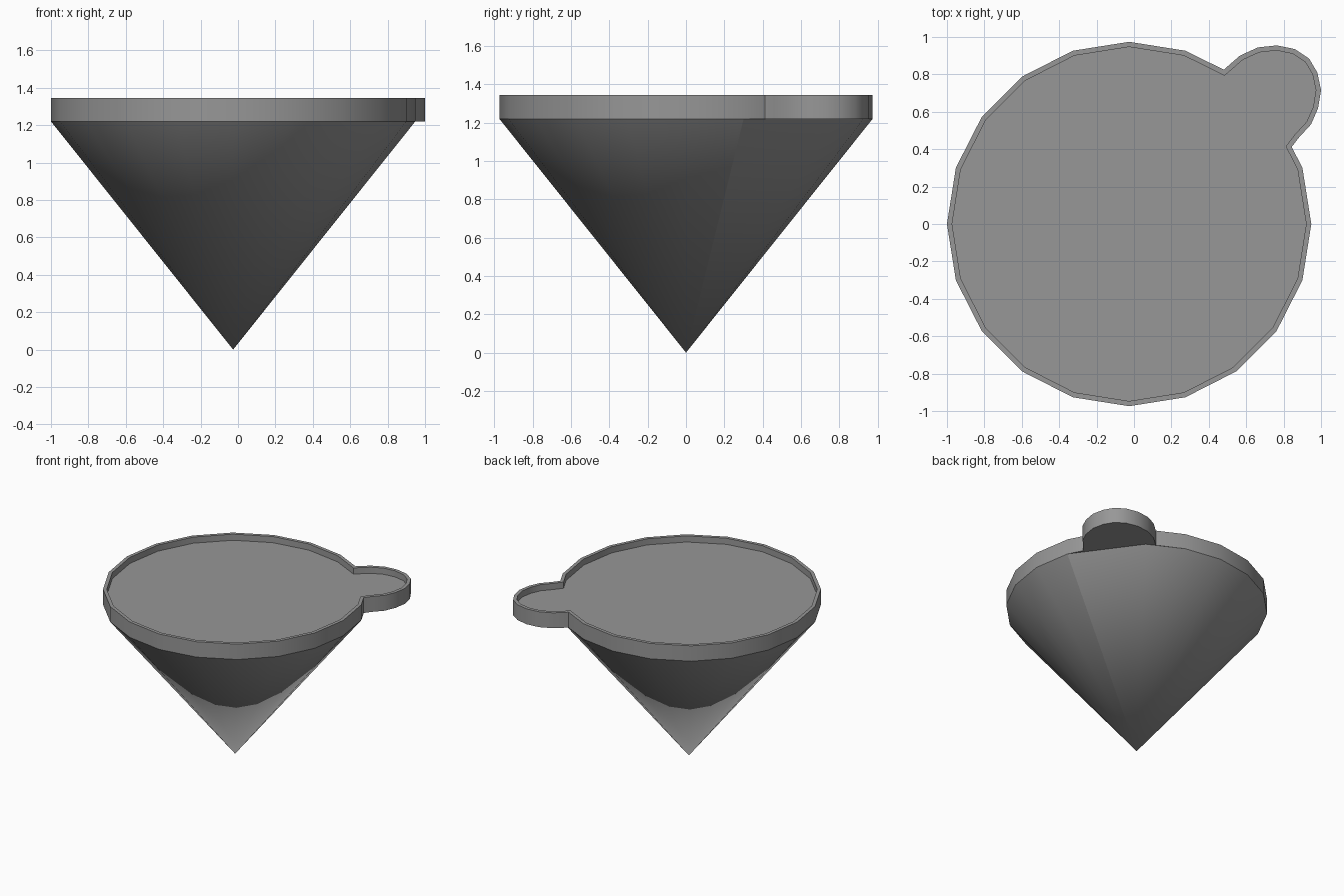
import bpy, bmesh
from math import cos, sin, radians
from mathutils import Vector

if "Cube" in bpy.data.objects:
    bpy.data.objects.remove(bpy.data.objects["Cube"])

CX, R = -0.026, 0.974            # centre and radius of the 20-sided disc
Z_RIM, Z_FLOOR, Z_TOP = 1.22, 1.295, 1.345

dark_grey = bpy.data.materials.new("dark_grey")
dark_grey.diffuse_color = (0.31, 0.31, 0.31, 1)
dark_grey.use_nodes = True
dark_grey.node_tree.nodes["Principled BSDF"].inputs["Base Color"].default_value = dark_grey.diffuse_color


def ring_point(step):
    a = radians(18 * step)
    return Vector((CX + R * cos(a), R * sin(a)))


def inset(points, d):
    """Mitred inward offset of a counter-clockwise outline."""
    result = []
    n = len(points)
    for i, p in enumerate(points):
        e1 = (p - points[i - 1]).normalized()
        e2 = (points[(i + 1) % n] - p).normalized()
        n1, n2 = Vector((-e1.y, e1.x)), Vector((-e2.y, e2.x))
        result.append(p + (n1 + n2) * d / (1 + n1.dot(n2)))
    return result


def finish(bm, name, angle):
    bmesh.ops.recalc_face_normals(bm, faces=bm.faces[:])
    mesh = bpy.data.meshes.new(name)
    bm.to_mesh(mesh)
    bm.free()
    mesh.materials.append(dark_grey)
    obj = bpy.data.objects.new(name, mesh)
    bpy.context.collection.objects.link(obj)
    bpy.ops.object.select_all(action='DESELECT')
    obj.select_set(True)
    bpy.context.view_layer.objects.active = obj
    bpy.ops.object.shade_smooth_by_angle(angle=radians(angle))
    return obj


# Tray: round rim with a side lobe, recessed floor
lobe = [(.843, .412), (.882, .4625), (.946, .532), (.984, .618), (1.0, .716),
        (.98, .81), (.936, .885), (.861, .935), (.764, .955), (.662, .944),
        (.566, .90), (.48, .825)]
outer = [Vector(p) for p in lobe] + [ring_point(k) for k in range(4, 22)]
inner = inset(outer, 0.027)

bm = bmesh.new()
loops = [[bm.verts.new((p.x, p.y, z)) for p in pts]
         for pts, z in ((outer, Z_RIM), (outer, Z_TOP), (inner, Z_TOP), (inner, Z_FLOOR))]
n = len(outer)
for a, b in zip(loops, loops[1:]):
    for i in range(n):
        j = (i + 1) % n
        bm.faces.new((a[i], a[j], b[j], b[i]))
bm.faces.new(loops[0][::-1])
bm.faces.new(loops[3])
finish(bm, "tray", 32)

# Cone: one wide facet under the lobe, with a crease on its right edge
bm = bmesh.new()
apex = bm.verts.new((CX, 0, 0))
base = [bm.verts.new((*ring_point(k), Z_RIM)) for k in range(3, 22)]
for i, v in enumerate(base):
    bm.faces.new((apex, base[(i + 1) % len(base)], v))
cone = finish(bm, "cone", 40)
crease = {0, len(base)}          # apex and the 18 degree vertex
for e in cone.data.edges:
    if set(e.vertices) == crease:
        e.use_edge_sharp = True
